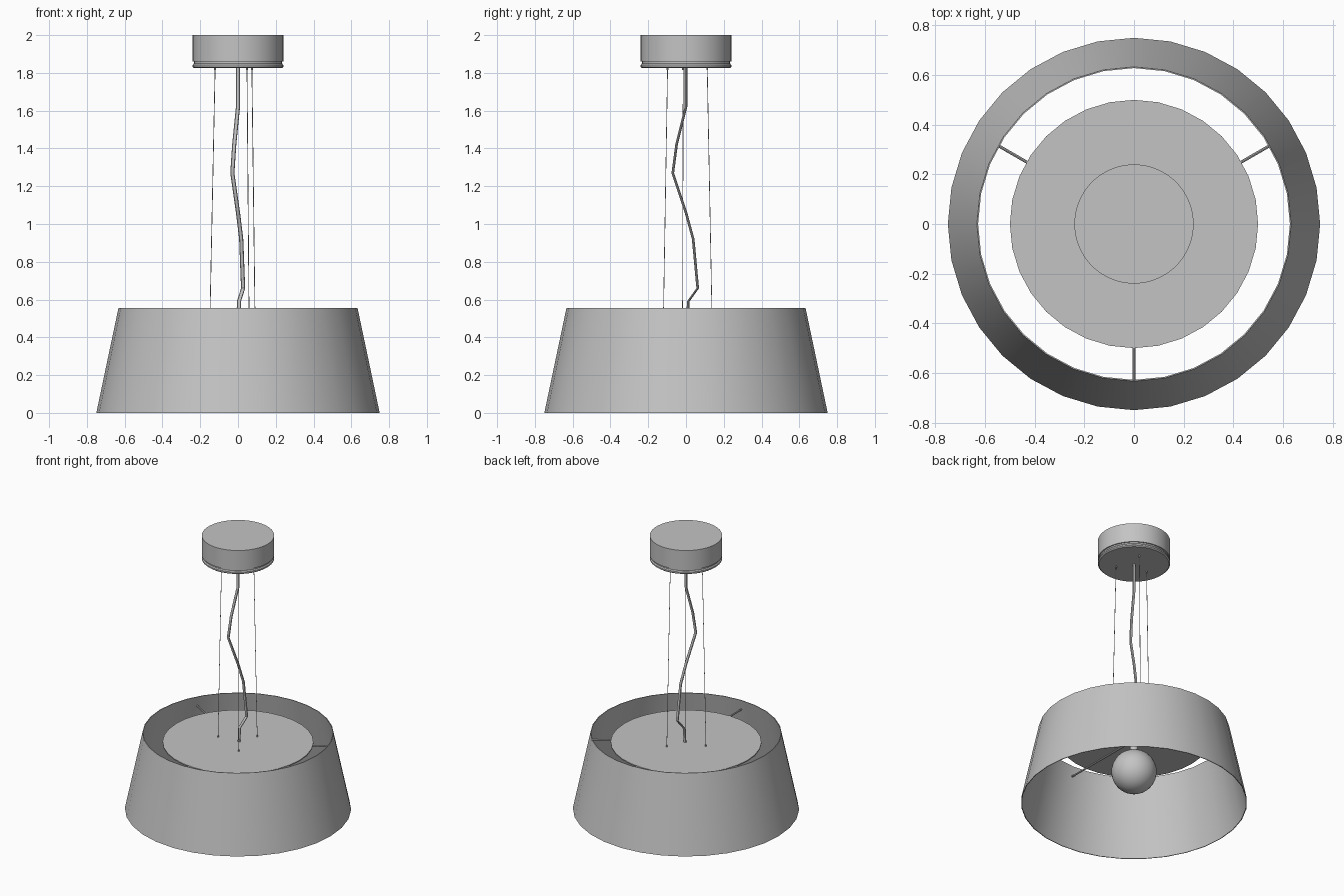
import bpy, bmesh, math
from mathutils import Vector

cube = bpy.data.objects.get("Cube")
if cube:
    bpy.data.objects.remove(cube, do_unlink=True)

grey = bpy.data.materials.new("plain grey")
COLOUR = (0.55, 0.55, 0.55, 1)
grey.diffuse_color = COLOUR
grey.use_nodes = True
grey.node_tree.nodes["Principled BSDF"].inputs["Base Color"].default_value = COLOUR


def finish(name, bm, smooth=True):
    bmesh.ops.recalc_face_normals(bm, faces=bm.faces)
    mesh = bpy.data.meshes.new(name)
    bm.to_mesh(mesh)
    bm.free()
    mesh.materials.append(grey)
    obj = bpy.data.objects.new(name, mesh)
    bpy.context.collection.objects.link(obj)
    if smooth:
        bpy.ops.object.select_all(action='DESELECT')
        obj.select_set(True)
        bpy.context.view_layer.objects.active = obj
        bpy.ops.object.shade_smooth_by_angle(angle=math.radians(30))
    return obj


def loft(name, rings, closed=False):
    """Skin a list of vertex rings; cap the ends or join them in a loop."""
    bm = bmesh.new()
    loops = [[bm.verts.new(p) for p in ring] for ring in rings]
    n = len(loops[0])
    pairs = list(zip(loops, loops[1:]))
    if closed:
        pairs.append((loops[-1], loops[0]))
    for a, b in pairs:
        for i in range(n):
            j = (i + 1) % n
            bm.faces.new((a[i], a[j], b[j], b[i]))
    if not closed:
        bm.faces.new(loops[0])
        bm.faces.new(loops[-1])
    return finish(name, bm)


def ellipse(x, y, z, rx, ry, n):
    return [(x + rx * math.cos(math.tau * i / n),
             y + ry * math.sin(math.tau * i / n), z) for i in range(n)]


def turned(name, profile, n, closed=False):
    return loft(name, [ellipse(0, 0, z, r, r, n) for r, z in profile], closed)


def rod(name, start, end, radius, sides=8):
    start, end = Vector(start), Vector(end)
    d = end - start
    bm = bmesh.new()
    bmesh.ops.create_cone(bm, cap_ends=True, segments=sides,
                          radius1=radius, radius2=radius, depth=d.length)
    bm.transform(d.to_track_quat('Z', 'Y').to_matrix().to_4x4())
    bmesh.ops.translate(bm, verts=bm.verts, vec=(start + end) / 2)
    return finish(name, bm)


def polar(r, degrees, z):
    a = math.radians(degrees)
    return (r * math.cos(a), r * math.sin(a), z)


# Thin conical shade, open at both ends
turned("shade", [(0.75, 0), (0.633, 0.555), (0.628, 0.555), (0.745, 0)], 32, closed=True)

# Diffuser plate inside the shade
turned("diffuser_disc", [(0.5, 0.482), (0.5, 0.49)], 32)

# Ceiling canopy with a shadow groove and a rounded bottom plate
turned("canopy", [(0.232, 1.84), (0.232, 1.86), (0.24, 1.86), (0.24, 2.0)], 64)
turned("canopy_plate", [(0.232, 1.825), (0.24, 1.832), (0.24, 1.842), (0.234, 1.849)], 64)

# Spokes that hold the shade
for side, angle in (("left", 30), ("right", 150), ("front", 270)):
    rod("spoke_" + side, (0, 0, 0.477), polar(0.638, angle, 0.482), 0.006)

# Suspension wires with small end fittings
for i, angle in enumerate((67, 187, 307), 1):
    top, foot = polar(0.122, angle, 1.83), polar(0.15, angle, 0.49)
    rod(f"wire_{i}", foot, top, 0.002, 6)
    rod(f"wire_foot_{i}", foot, (foot[0], foot[1], 0.502), 0.005)
    rod(f"wire_top_{i}", (top[0], top[1], 1.815), top, 0.005)

# Slack flat power cord
path = [(0, 0, 1.83), (0, 0, 1.62), (-0.02, -0.05, 1.42), (-0.03, -0.07, 1.27),
        (0, 0, 1.06), (0.017, 0.038, 0.92), (0.027, 0.062, 0.66),
        (0.005, 0.012, 0.59), (0.003, 0.008, 0.487)]
loft("power_cord", [ellipse(*p, 0.011, 0.007, 8) for p in path])

# Globe bulb and its holder
turned("bulb_holder", [(0.027, 0.37), (0.027, 0.484)], 24)
bm = bmesh.new()
bmesh.ops.create_uvsphere(bm, u_segments=32, v_segments=20, radius=0.15)
bmesh.ops.translate(bm, verts=bm.verts, vec=(0, 0, 0.237))
finish("globe_bulb", bm)
